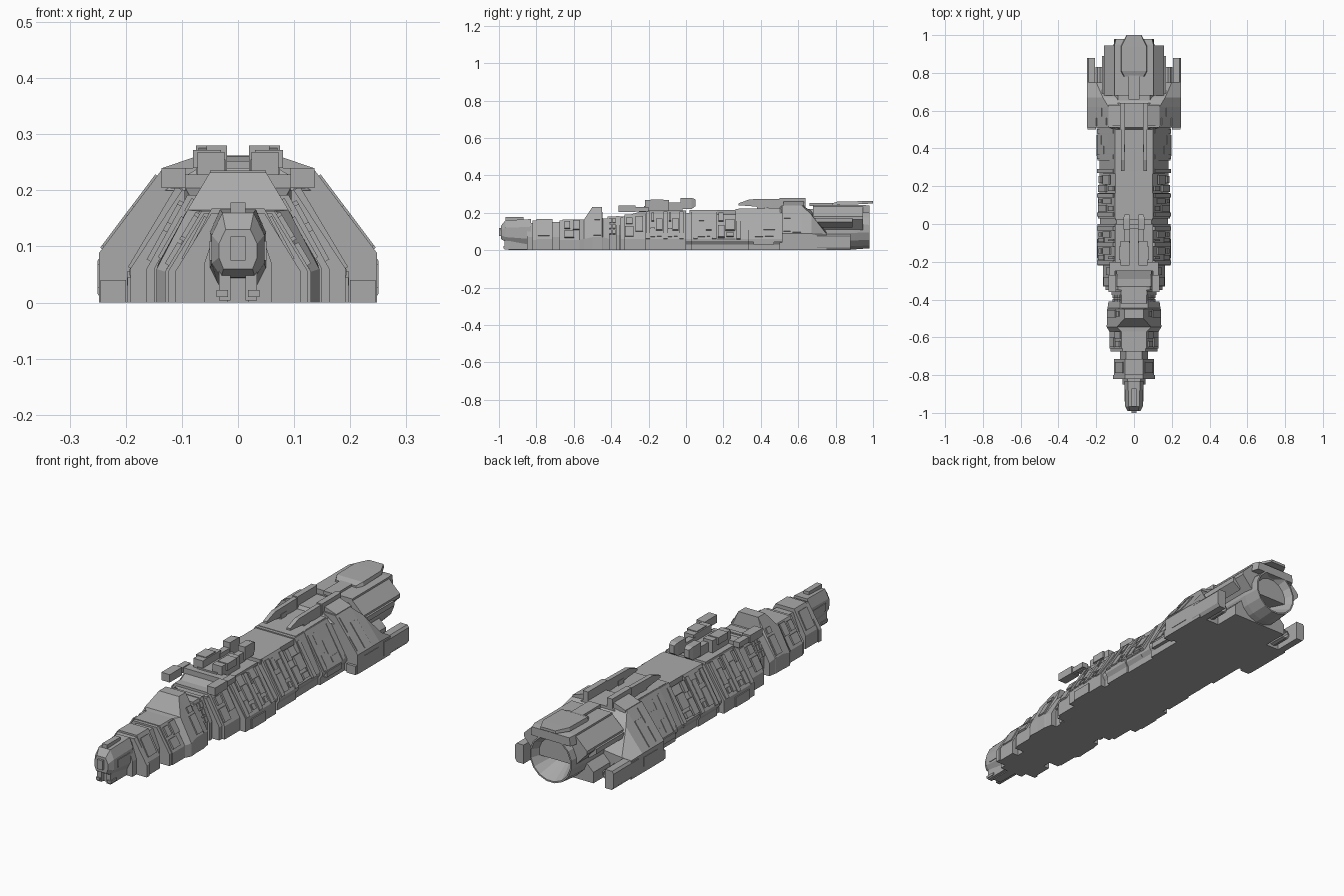
import bpy, bmesh, math, random

random.seed(4)
grey = bpy.data.materials.new("hull grey")
grey.diffuse_color = (0.4, 0.4, 0.4, 1)


def finish(name, bm):
    bmesh.ops.recalc_face_normals(bm, faces=bm.faces)
    me = bpy.data.meshes.new(name)
    bm.to_mesh(me)
    bm.free()
    me.materials.append(grey)
    ob = bpy.data.objects.new(name, me)
    bpy.context.collection.objects.link(ob)
    return ob


def skin(bm, rings):
    """Bridge closed rings of 3D points and cap both ends."""
    vs = [[bm.verts.new(p) for p in r] for r in rings]
    n = len(vs[0])
    for a, b in zip(vs, vs[1:]):
        for i in range(n):
            j = (i + 1) % n
            bm.faces.new((a[i], a[j], b[j], b[i]))
    bm.faces.new(vs[0])
    bm.faces.new(vs[-1])


def hull(name, *rings):
    """Symmetric body: each ring is (y, right-half profile from bottom to top)."""
    bm = bmesh.new()
    skin(bm, [[(x, y, z) for x, z in h] + [(-x, y, z) for x, z in reversed(h)] for y, h in rings])
    return finish(name, bm)


def pair(name, *rings):
    """Closed profile lofted along y on the right and mirrored to the left."""
    bm = bmesh.new()
    for s in (1, -1):
        skin(bm, [[(s * x, y, z) for x, z in p] for y, p in rings])
    return finish(name, bm)


def rect(x0, x1, z0, z1):
    return [(x0, z0), (x1, z0), (x1, z1), (x0, z1)]


def boxes(name, y0, y1, x0, x1, z0, z1):
    return pair(name, (y0, rect(x0, x1, z0, z1)), (y1, rect(x0, x1, z0, z1)))


def centre(name, y0, y1, w, z0, z1):
    return hull(name, (y0, [(w, z0), (w, z1)]), (y1, [(w, z0), (w, z1)]))


def block(name, y0, y1, w, zv, t, h):
    p = [(w, 0), (w, zv), (t, h)]
    return hull(name, (y0, p), (y1, p))


def panels(name, slope, cells, thick=0.008):
    """Raised plates on both sloped flanks; cells are (y0, y1, t0, t1)."""
    (x0, z0), (x1, z1) = slope
    L = math.hypot(x1 - x0, z1 - z0)
    nx, nz = (z1 - z0) / L, (x0 - x1) / L
    at = lambda t, d: (x0 + (x1 - x0) * t + nx * d, z0 + (z1 - z0) * t + nz * d)
    bm = bmesh.new()
    for y0, y1, t0, t1 in cells:
        p = [at(t0, -.006), at(t1, -.006), at(t1, thick), at(t0, thick)]
        for s in (1, -1):
            skin(bm, [[(s * x, y, z) for x, z in p] for y in (y0, y1)])
    return finish(name, bm)


def turned(name, rings, cx, cz, n):
    bm = bmesh.new()
    for s in ((1, -1) if cx else (1,)):
        skin(bm, [[(s * cx + r * math.cos((i + .5) * 2 * math.pi / n), y,
                    cz + r * math.sin((i + .5) * 2 * math.pi / n)) for i in range(n)] for r, y in rings])
    return finish(name, bm)


# Nose head, lower jaw, fin and front window
hull("nose_head", (-.99, [(.026, .06), (.034, .08), (.034, .105), (.022, .13)]),
     (-.965, [(.03, .045), (.047, .07), (.047, .12), (.028, .16)]),
     (-.83, [(.035, .03), (.05, .06), (.05, .125), (.032, .166)]))
centre("nose_tip", -1.0, -.98, .013, .075, .118)
boxes("nose_jaw", -.97, -.83, .013, .034, .004, .06)
boxes("jaw_foot", -.975, -.93, .018, .038, 0.01, .022)
centre("jaw_core", -.95, -.83, .02, .0, .06)
centre("nose_fin", -.965, -.87, .013, .155, .178)
panels("nose_cheeks", ((.047, .07), (.047, .12)), [(-.94, -.85, .1, .8)], .004)

# Forward hull segments
block("neck", -.85, -.70, .06, .07, .035, .145)
block("collar_front", -.82, -.80, .112, .055, .047, .16)
block("collar_body", -.80, -.715, .105, .06, .047, .168)
block("collar_gap", -.72, -.66, .075, .07, .042, .152)
block("fore_ring", -.675, -.655, .125, .055, .06, .16)
block("fore_hull", -.66, -.56, .13, .055, .065, .163)
hull("bridge_ramp", (-.57, [(.13, 0), (.13, .055), (.068, .163)]),
     (-.545, [(.145, 0), (.145, .06), (.09, .165)]),
     (-.50, [(.142, 0), (.142, .07), (.05, .232)]),
     (-.45, [(.142, 0), (.142, .07), (.05, .232)]),
     (-.445, [(.14, 0), (.14, .07), (.075, .17)]),
     (-.41, [(.135, 0), (.135, .06), (.075, .17)]))
block("waist", -.42, -.33, .108, .08, .065, .18)
block("waist_rib", -.375, -.355, .118, .08, .07, .183)
panels("fore_panels", ((.13, .055), (.065, .163)),
       [(-.65, -.60, .1, .45), (-.65, -.62, .55, .9), (-.605, -.57, .5, .95)])
panels("bridge_panels", ((.142, .07), (.05, .232)),
       [(-.495, -.455, .05, .5), (-.49, -.46, .56, .7)], .006)
panels("waist_windows", ((.108, .08), (.065, .18)),
       [(-.412 + .02 * i, -.397 + .02 * i, .05 + .3 * j, .28 + .3 * j) for i in range(3) for j in range(3)])
panels("collar_panels", ((.105, .06), (.047, .168)), [(-.79, -.73, .15, .85)], .005)

# Shoulder section
block("shoulder_step", -.35, -.325, .15, .06, .085, .175)
block("shoulder_hull", -.33, -.215, .163, .06, .09, .192)
hull("shoulder_roof", (-.34, [(.08, .17), (.08, .178)]), (-.24, [(.095, .17), (.095, .207)]),
     (-.2, [(.095, .17), (.095, .207)]))
panels("shoulder_panels", ((.163, .06), (.09, .192)),
       [(-.325, -.28, .1, .5), (-.27, -.23, .3, .9), (-.32, -.285, .6, .85)])

# Main hull: stepped armour segments with an undercut lower lip
for i, (y0, y1, w, t, h) in enumerate([
        (-.22, .0, .192, .095, .208), (.0, .03, .18, .092, .20), (.03, .165, .19, .1, .215),
        (.165, .265, .183, .085, .198), (.265, .335, .182, .1, .22), (.335, .515, .193, .1, .222)]):
    lip = 0 if i == 0 else .012
    p = [(w - lip, 0), (w - lip, .03), (w, .048), (w, .06), (t, h)]
    hull("main_hull_%d" % (i + 1), (y0, p), (y1, p))
centre("spine_plate", .02, .28, .098, .19, .215)
flank = ((.19, .06), (.098, .214))
panels("flank_ribs", flank, [(y, y + .022, .0, .93) for y in (-.215, -.12, -.035, .04, .14, .27, .345, .48)], .007)
cells = []
for y0, y1 in ((-.19, -.125), (-.095, -.04), (.065, .135), (.17, .26), (.37, .475)):
    m = y0 + (y1 - y0) * random.uniform(.4, .6)
    cells += [(y0, m - .004, .06, random.uniform(.35, .55)), (m, y1, .3, random.uniform(.6, .85)),
              (y0 + .005, m - .01, .62, .9), (m + .006, y1 - .006, .08, .22)]
panels("flank_panels", flank, cells, .006)
boxes("hull_skirt_pads", -.18, -.08, .18, .197, .0, .045)
boxes("hull_skirt_pads_rear", .36, .47, .18, .198, .03, .055)

# Dorsal twin turret
hull("turret_base", (-.25, [(.1, .2), (.1, .212)]), (0, [(.1, .2), (.1, .212)]))
centre("turret_yoke", -.25, -.205, .12, .203, .228)
boxes("gun_arms", -.34, -.2, .1, .13, .208, .232)
boxes("gun_muzzles", -.36, -.27, .094, .136, .204, .24)
centre("turret_body", -.225, -.02, .05, .21, .235)
boxes("turret_pods", -.22, -.09, .024, .072, .21, .268)
boxes("turret_pod_caps", -.19, -.12, .03, .08, .24, .272)
boxes("turret_rails", -.1, -.02, .022, .05, .21, .255)
pair("turret_tails", (-.03, rect(.02, .056, .22, .28)), (.03, rect(.02, .056, .22, .28)),
     (.05, rect(.025, .05, .235, .272)))

# Aft roof and long rails
hull("aft_roof", (.28, [(.1, .2), (.095, .222)]), (.5, [(.1, .2), (.095, .225)]),
     (.51, [(.13, .2), (.07, .24)]), (.64, [(.13, .2), (.07, .24)]))
pair("dorsal_rails", (.28, rect(.05, .068, .24, .25)), (.34, rect(.05, .07, .236, .272)),
     (.5, rect(.05, .07, .22, .275)))
boxes("rail_mounts", .5, .64, .048, .075, .225, .28)
pair("rail_braces", (.52, [(.07, .23), (.134, .225), (.134, .24), (.07, .262)]),
     (.63, [(.07, .23), (.134, .225), (.134, .24), (.07, .262)]))
boxes("rail_feet", .38, .42, .048, .068, .21, .245)

# Aft wing body sloping down to the side prongs
full = [(.248, 0), (.248, .088), (.135, .238), (.09, .24)]
hull("wing_body", (.512, full), (.62, full),
     (.67, [(.248, 0), (.248, .088), (.165, .19), (.09, .21)]),
     (.75, [(.248, 0), (.248, .086), (.2, .088), (.09, .1)]))
prong = [(.207, 0), (.24, 0), (.25, .015), (.25, .075), (.242, .086), (.207, .086)]
pair("side_prongs", (.70, prong), (.88, prong))
boxes("wing_intakes", .5, .55, .2, .245, .0, .04)
panels("wing_panels", ((.248, .088), (.135, .238)),
       [(.52, .56, .08, .45), (.57, .615, .05, .7), (.525, .56, .55, .92)], .004)
panels("wing_side_plates", ((.247, .02), (.247, .08)), [(.56, .66, .1, .8)], .003)
block("engine_cradle", .7, .87, .14, .05, .09, .1)
turned("small_thrusters", [(.02, .7), (.024, .73), (.024, .83), (.018, .83), (.014, .79)], .18, .035, 10)

# Main engine: neck, nozzle, shroud and top plate
hull("engine_neck", (.6, [(.1, .05), (.13, .16), (.085, .22)]), (.7, [(.1, .05), (.13, .16), (.085, .22)]))
turned("engine_nozzle", [(.1, .66), (.113, .7), (.113, .9), (.107, .98), (.1, .98),
                         (.052, .88), (.05, .87)], 0, .115, 16)
s0 = [(.1, .1), (.16, .165), (.16, .18), (.1, .238)]
hull("engine_shroud", (.68, s0), (.945, s0))
pair("shroud_edges", (.69, [(.13, .12), (.17, .15), (.17, .172), (.13, .17)]),
     (.89, [(.13, .12), (.17, .15), (.17, .172), (.13, .17)]))
hull("shroud_crown", (.68, [(.108, .2), (.103, .242)]), (.95, [(.108, .2), (.103, .242)]),
     (.98, [(.1, .2), (.095, .238)]))
hull("engine_top_plate", (.78, [(.055, .24), (.05, .25)]), (.81, [(.07, .243), (.066, .26)]),
     (.94, [(.07, .246), (.066, .262)]), (1.0, [(.04, .25), (.037, .262)]))
centre("plate_spine", .66, .82, .03, .235, .252)
